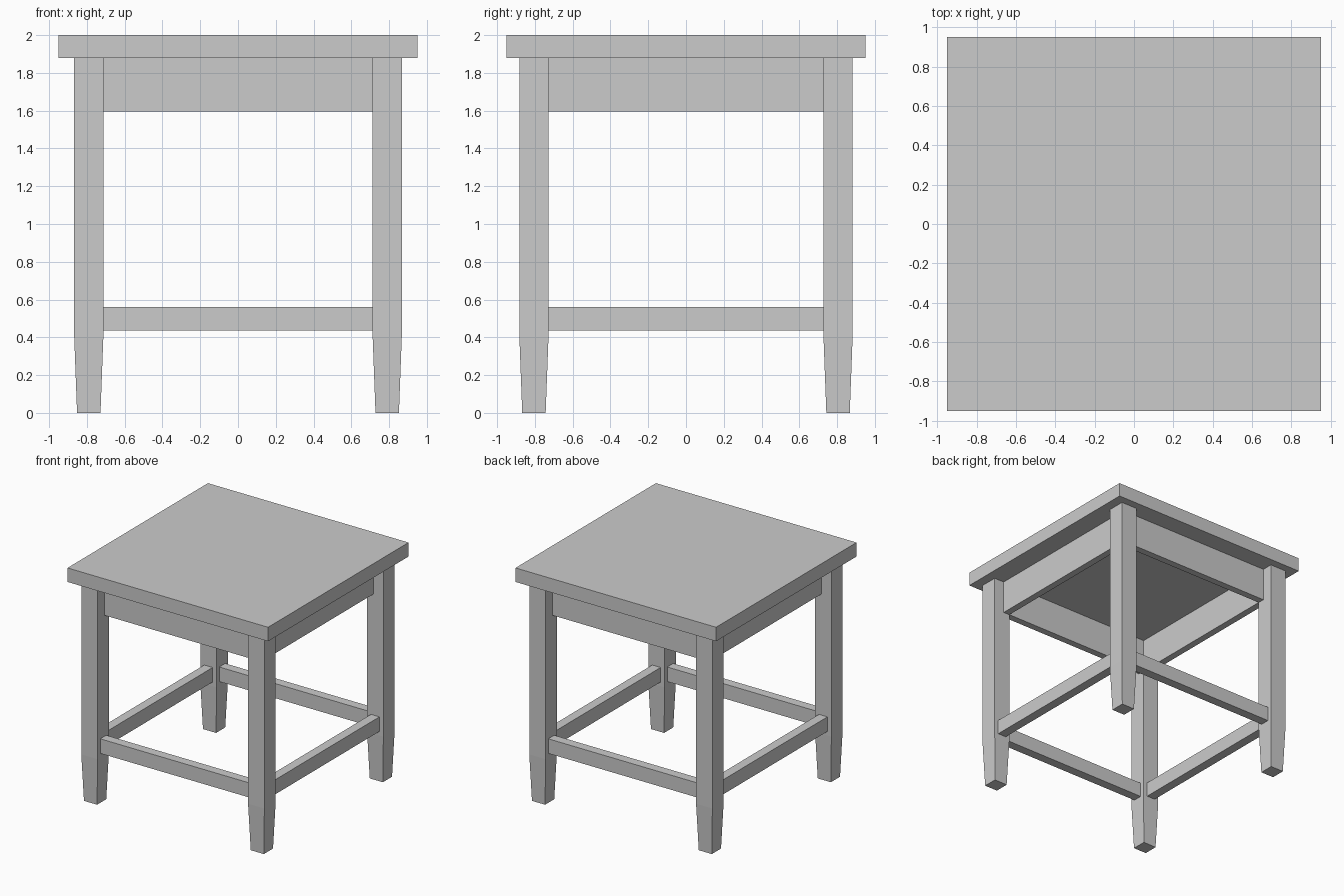
import bpy, bmesh

if "Cube" in bpy.data.objects:
    bpy.data.objects.remove(bpy.data.objects["Cube"])

LEG_X, LEG_Y, LEG_HALF, FOOT_HALF = 0.79, 0.805, 0.077, 0.062
SEAT_BOTTOM = 1.88


def finish(name, bm):
    bmesh.ops.recalc_face_normals(bm, faces=bm.faces)
    mesh = bpy.data.meshes.new(name)
    bm.to_mesh(mesh)
    bm.free()
    obj = bpy.data.objects.new(name, mesh)
    bpy.context.collection.objects.link(obj)
    return obj


def box(name, lo, hi):
    bm = bmesh.new()
    bmesh.ops.create_cube(bm, size=1)
    for v in bm.verts:
        v.co = [(a + b) / 2 + c * (b - a) for a, b, c in zip(lo, hi, v.co)]
    return finish(name, bm)


def leg(name, x, y):
    bm = bmesh.new()
    rings = []
    for z, h in ((0, FOOT_HALF), (0.4, LEG_HALF), (SEAT_BOTTOM, LEG_HALF)):
        rings.append([bm.verts.new((x + i * h, y + j * h, z))
                      for i, j in ((-1, -1), (1, -1), (1, 1), (-1, 1))])
    bm.faces.new(rings[0])
    bm.faces.new(rings[-1])
    for a, b in zip(rings, rings[1:]):
        for k in range(4):
            n = (k + 1) % 4
            bm.faces.new((a[k], a[n], b[n], b[k]))
    return finish(name, bm)


def rails(kind, z0, z1, inset, thick):
    # Four rails between the legs, set in from the outer leg faces
    ex, ey = LEG_X - LEG_HALF, LEG_Y - LEG_HALF
    ox, oy = LEG_X + LEG_HALF - inset, LEG_Y + LEG_HALF - inset
    for s, side in ((-1, "front"), (1, "back")):
        a, b = sorted((s * oy, s * (oy - thick)))
        box(f"{side}_{kind}", (-ex, a, z0), (ex, b, z1))
    for s, side in ((-1, "left"), (1, "right")):
        a, b = sorted((s * ox, s * (ox - thick)))
        box(f"{side}_{kind}", (a, -ey, z0), (b, ey, z1))


# Seat
box("seat", (-0.95, -0.95, SEAT_BOTTOM), (0.95, 0.95, 2))

# Legs with tapered feet
for sx, nx in ((-1, "left"), (1, "right")):
    for sy, ny in ((-1, "front"), (1, "back")):
        leg(f"{ny}_{nx}_leg", sx * LEG_X, sy * LEG_Y)

# Aprons under the seat and lower stretchers
rails("apron", 1.595, SEAT_BOTTOM, 0.095, 0.06)
rails("stretcher", 0.435, 0.56, 0.037, 0.08)
